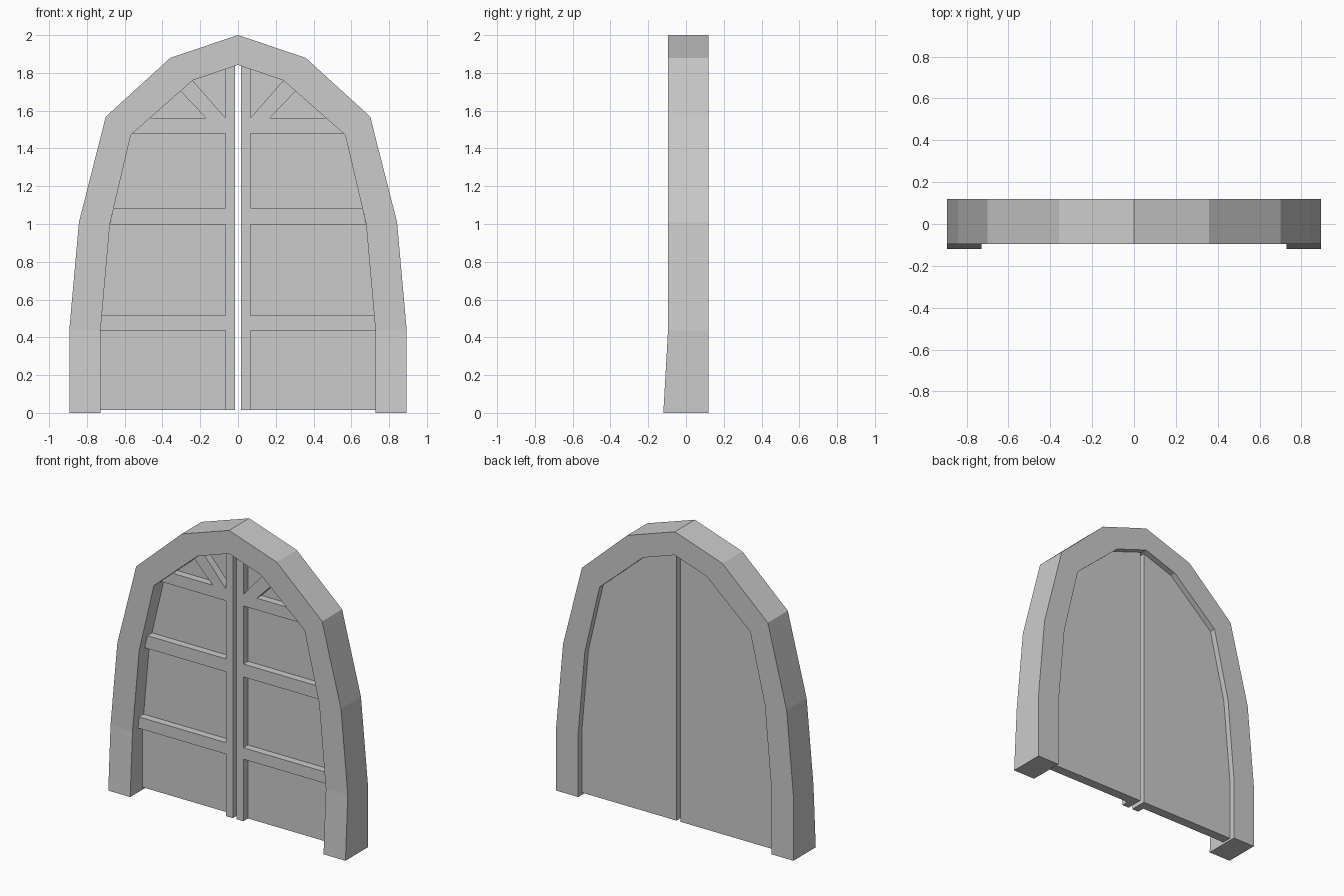
import bpy, bmesh

if "Cube" in bpy.data.objects:
    bpy.data.objects.remove(bpy.data.objects["Cube"])

# Right half of the arch, from foot to apex (x, z)
OUTER = [(0.893, 0), (0.893, 0.44), (0.842, 1.01), (0.70, 1.568), (0.358, 1.88), (0, 2.0)]
INNER = [(0.728, 0), (0.728, 0.435), (0.678, 1.0), (0.567, 1.472), (0.24, 1.76), (0, 1.842)]
FRONT, BACK, FOOT = -0.095, 0.12, -0.12
GAP, STILE, BOTTOM = 0.015, 0.065, 0.015


def finish(bm, name):
    bmesh.ops.recalc_face_normals(bm, faces=bm.faces[:])
    mesh = bpy.data.meshes.new(name)
    bm.to_mesh(mesh)
    bm.free()
    obj = bpy.data.objects.new(name, mesh)
    bpy.context.collection.objects.link(obj)
    return obj


def both_sides(pts):
    return pts + [(-x, z) for x, z in reversed(pts[:-1])]


def arch_frame():
    bm = bmesh.new()
    rings = []
    for (ox, oz), (ix, iz) in zip(both_sides(OUTER), both_sides(INNER)):
        f = FOOT if oz == 0 else FRONT
        rings.append([bm.verts.new(c) for c in
                      ((ox, f, oz), (ix, f, iz), (ix, BACK, iz), (ox, BACK, oz))])
    for a, b in zip(rings, rings[1:]):
        for i in range(4):
            j = (i + 1) % 4
            bm.faces.new((a[i], a[j], b[j], b[i]))
    bm.faces.new(rings[0])
    bm.faces.new(rings[-1])
    return finish(bm, "arch_frame")


def prism(name, pts, y0, y1):
    """Extrude an x-z outline through y and mirror it to the other door."""
    bm = bmesh.new()
    face = bm.faces.new([bm.verts.new((x, y0, z)) for x, z in pts])
    new = bmesh.ops.extrude_face_region(bm, geom=[face], use_keep_orig=True)["geom"]
    verts = [v for v in new if isinstance(v, bmesh.types.BMVert)]
    bmesh.ops.translate(bm, verts=verts, vec=(0, y1 - y0, 0))
    obj = finish(bm, name)
    mod = obj.modifiers.new("mirror", 'MIRROR')
    mod.use_mirror_merge = False
    return obj


def inner_x(z):
    for (x0, z0), (x1, z1) in zip(INNER, INNER[1:]):
        if z <= z1:
            return x0 + (x1 - x0) * (z - z0) / (z1 - z0)


def inner_z(x):
    (x0, z0), (x1, z1) = INNER[-2:]
    return z0 + (z1 - z0) * (x - x0) / (x1 - x0)


arch_frame()

# Door leaves
PANEL_Y, TRIM_Y = 0.015, -0.035
prism("door_panel", [(GAP, BOTTOM), (INNER[0][0], BOTTOM)] + INNER[1:-1] + [(GAP, inner_z(GAP))],
      PANEL_Y, 0.08)

# Raised trim: centre stile, three rails, diagonal brace
prism("door_stile", [(GAP, BOTTOM), (STILE, BOTTOM), (STILE, inner_z(STILE)), (GAP, inner_z(GAP))],
      TRIM_Y, PANEL_Y)
for name, z0, z1 in (("lower_rail", 0.437, 0.515), ("middle_rail", 0.997, 1.085),
                     ("upper_rail", 1.48, 1.56)):
    prism(name, [(STILE, z0), (inner_x(z0), z0), (inner_x(z1), z1), (STILE, z1)], TRIM_Y, PANEL_Y)
prism("diagonal_brace", [(STILE, 1.56), (0.167, 1.56), (inner_x(1.703), 1.703), (0.24, 1.76)],
      TRIM_Y, PANEL_Y)
